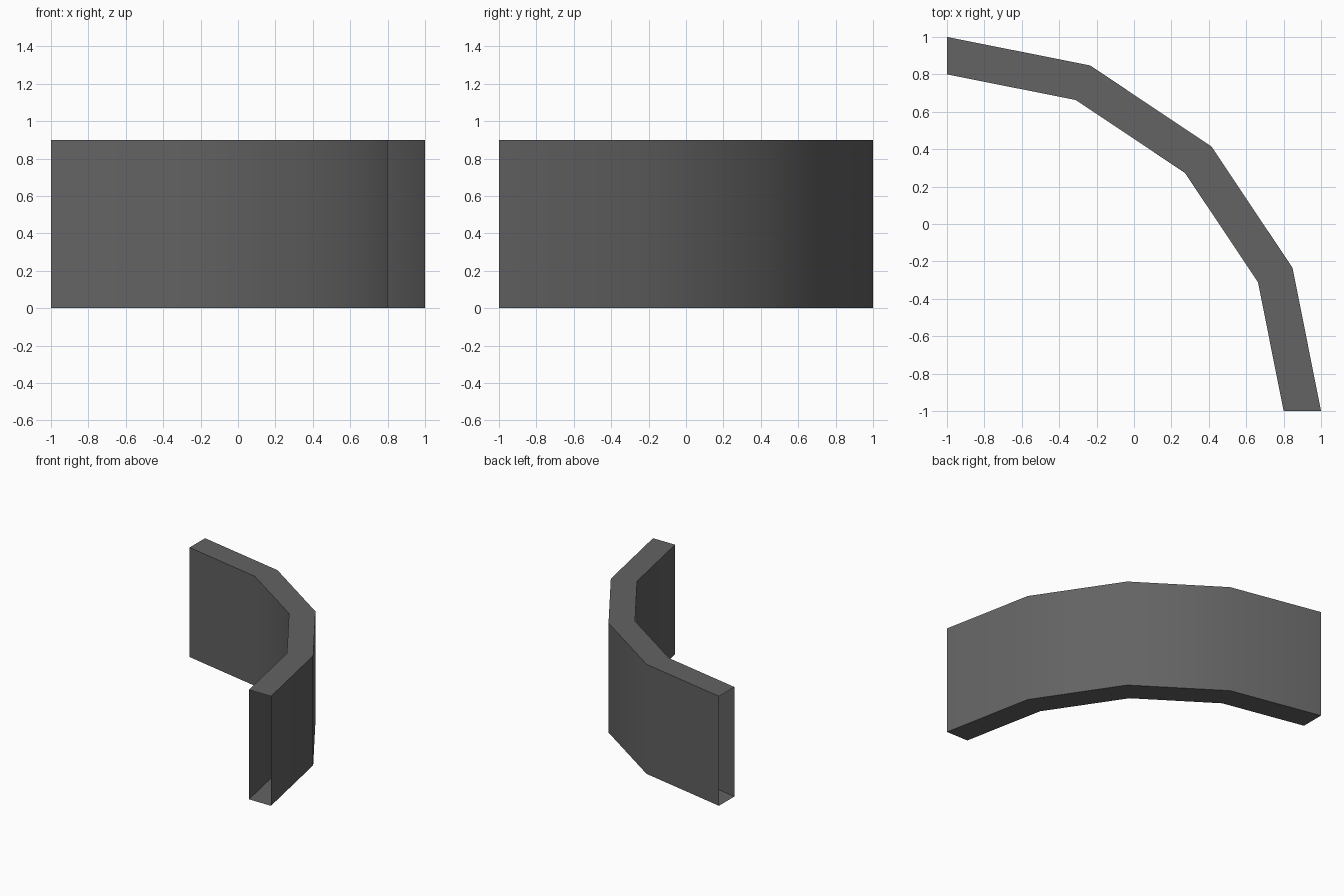
import bpy, bmesh, math

if "Cube" in bpy.data.objects:
    bpy.data.objects.remove(bpy.data.objects["Cube"])

OUTER, INNER, HEIGHT, SEGMENTS = 2.0, 1.8, 0.9, 4

mat = bpy.data.materials.new("dark_grey")
mat.diffuse_color = (0.125, 0.125, 0.125, 1)
mat.use_nodes = True
mat.node_tree.nodes["Principled BSDF"].inputs["Base Color"].default_value = mat.diffuse_color

# Quarter-circle hollow wall: a rectangular section swept round the corner, ends left open
bm = bmesh.new()
section = [(OUTER, 0), (OUTER, HEIGHT), (INNER, HEIGHT), (INNER, 0)]
rings = []
for i in range(SEGMENTS + 1):
    a = math.pi / 2 * i / SEGMENTS
    rings.append([bm.verts.new((r * math.cos(a) - 1, r * math.sin(a) - 1, z))
                  for r, z in section])
for r0, r1 in zip(rings, rings[1:]):
    for j in range(4):
        k = (j + 1) % 4
        bm.faces.new((r0[j], r1[j], r1[k], r0[k]))

mesh = bpy.data.meshes.new("curved_wall")
bm.to_mesh(mesh)
bm.free()
mesh.materials.append(mat)
wall = bpy.data.objects.new("curved_wall", mesh)
bpy.context.collection.objects.link(wall)

# Smooth round the curve, crisp along the top and bottom edges
bpy.context.view_layer.objects.active = wall
wall.select_set(True)
bpy.ops.object.shade_smooth_by_angle(angle=math.radians(30))
